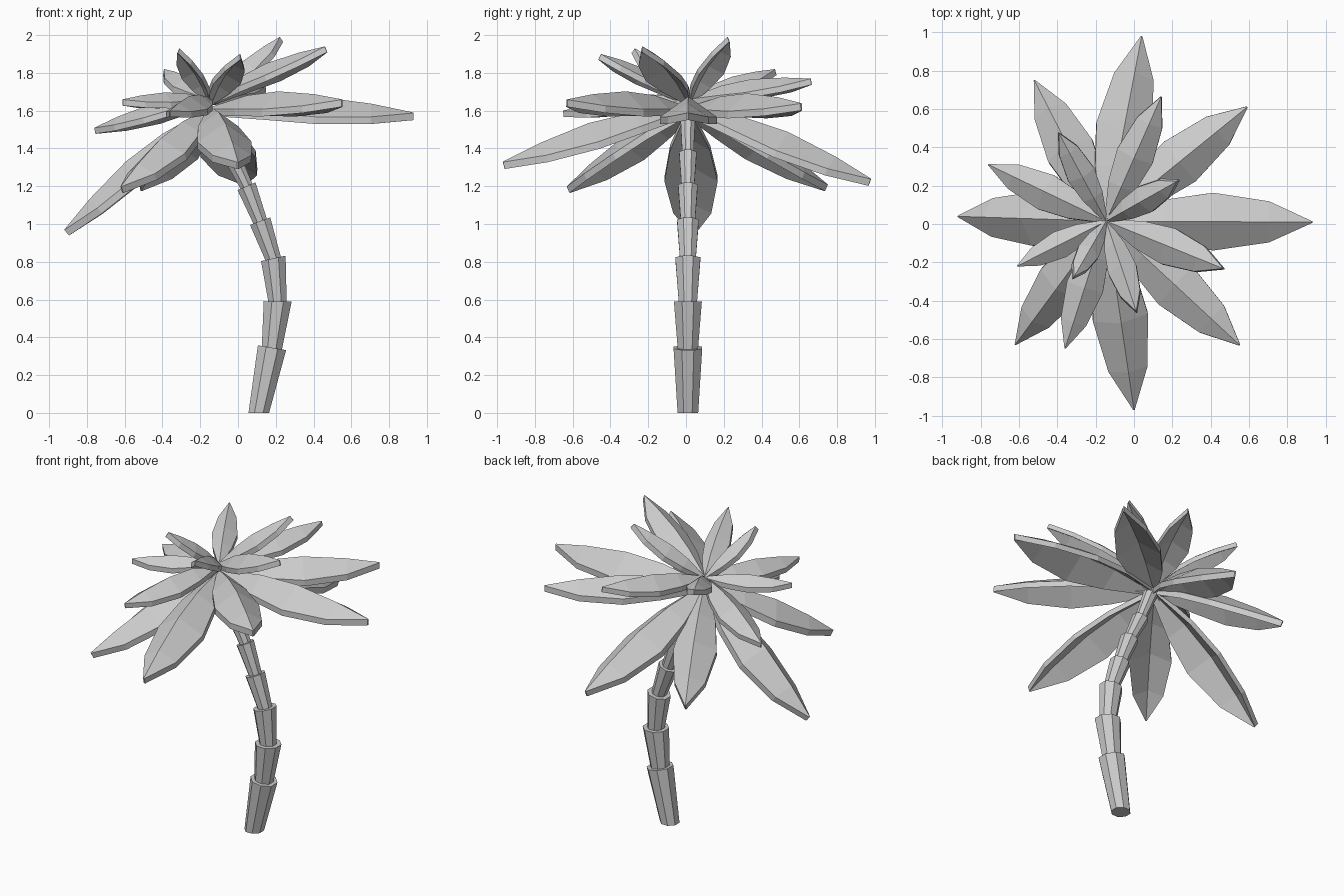
import bpy, bmesh, math
from mathutils import Vector

cube = bpy.data.objects.get("Cube")
if cube:
    bpy.data.objects.remove(cube, do_unlink=True)

# One plain grey for the whole tree
grey = bpy.data.materials.new("light grey")
grey.use_nodes = True
GREY = (0.6, 0.6, 0.6, 1)
grey.diffuse_color = GREY
grey.node_tree.nodes["Principled BSDF"].inputs["Base Color"].default_value = GREY

UP = Vector((0, 0, 1))


def loft(name, rings):
    """Skin a list of equal-sized closed rings and cap both ends."""
    bm = bmesh.new()
    loops = [[bm.verts.new(p) for p in ring] for ring in rings]
    n = len(loops[0])
    for a, b in zip(loops, loops[1:]):
        for i in range(n):
            j = (i + 1) % n
            bm.faces.new((a[i], a[j], b[j], b[i]))
    bm.faces.new(loops[0])
    bm.faces.new(loops[-1])
    bmesh.ops.recalc_face_normals(bm, faces=bm.faces[:])
    mesh = bpy.data.meshes.new(name)
    bm.to_mesh(mesh)
    bm.free()
    mesh.materials.append(grey)
    obj = bpy.data.objects.new(name, mesh)
    bpy.context.collection.objects.link(obj)
    return obj


# Trunk: flared octagonal segments stacked along a bent path (x, z, flare radius)
path = [(0.11, 0, 0), (0.18, 0.345, 0.082), (0.21, 0.59, 0.08), (0.187, 0.818, 0.072),
        (0.117, 1.015, 0.062), (0.045, 1.2, 0.056), (-0.04, 1.375, 0.05), (-0.13, 1.6, 0.045)]
points = [Vector((x, 0.01, z)) for x, z, r in path]


def octagon(centre, normal, radius):
    side = Vector((0, 1, 0))
    across = side.cross(normal).normalized()
    angles = [math.tau * (k + 0.5) / 8 for k in range(8)]
    return [centre + radius * (math.cos(a) * across + math.sin(a) * side) for a in angles]


def tangent(i):
    if i == 0:
        return UP
    after = points[min(i + 1, len(points) - 1)]
    return (after - points[i - 1]).normalized()


for i in range(len(points) - 1):
    top_radius = path[i + 1][2]
    low = points[i] - (tangent(i) * 0.01 if i else Vector())
    loft(f"trunk_segment_{i + 1}", [octagon(low, tangent(i), top_radius * 0.72),
                                    octagon(points[i + 1], tangent(i + 1), top_radius)])

# Leaf outline as fractions of length: (along, half width, rib rise, edge drop)
outline = [(0, 0.015, 0.01, 0), (0.28, 0.105, 0.06, 0.015), (0.52, 0.14, 0.07, 0.03),
           (0.79, 0.1, 0.04, 0.025), (1, 0.004, 0, 0.002)]


def leaf(name, root, tip, thickness):
    """Folded leaf blade with a raised rib and thick edges."""
    length = (tip - root).length
    along = (tip - root).normalized()
    side = UP.cross(along).normalized()
    up = along.cross(side)
    rings = []
    for t, width, rise, drop in outline:
        mid = root + along * length * t
        rib = mid + up * rise * length
        left = mid + (side * width - up * drop) * length
        right = mid - (side * width + up * drop) * length
        down = up * -thickness
        rings.append([left, rib, right, right + down, rib + down, left + down])
    loft(name, rings)


# Large drooping leaves, then the shorter upright ones
outer_tips = [(0.04, 0.98, 1.24), (0.59, 0.61, 1.64), (0.93, 0.01, 1.59), (0.55, -0.63, 1.66),
              (0, -0.97, 1.33), (-0.62, -0.63, 1.2), (-0.92, 0.04, 0.97), (-0.52, 0.75, 1.21)]
inner_tips = [(0.14, 0.66, 1.77), (0.22, 0.22, 1.99), (0.46, -0.23, 1.94), (0.01, -0.45, 1.9),
              (-0.36, -0.65, 1.6), (-0.31, -0.27, 1.93), (-0.61, -0.22, 1.66),
              (-0.76, 0.31, 1.51), (-0.39, 0.47, 1.82)]
crown = Vector((-0.145, 0.015, 1.61))
for i, tip in enumerate(outer_tips):
    leaf(f"outer_leaf_{i + 1}", crown, Vector(tip), 0.038)
for i, tip in enumerate(inner_tips):
    leaf(f"inner_leaf_{i + 1}", crown + UP * 0.05, Vector(tip), 0.032)
